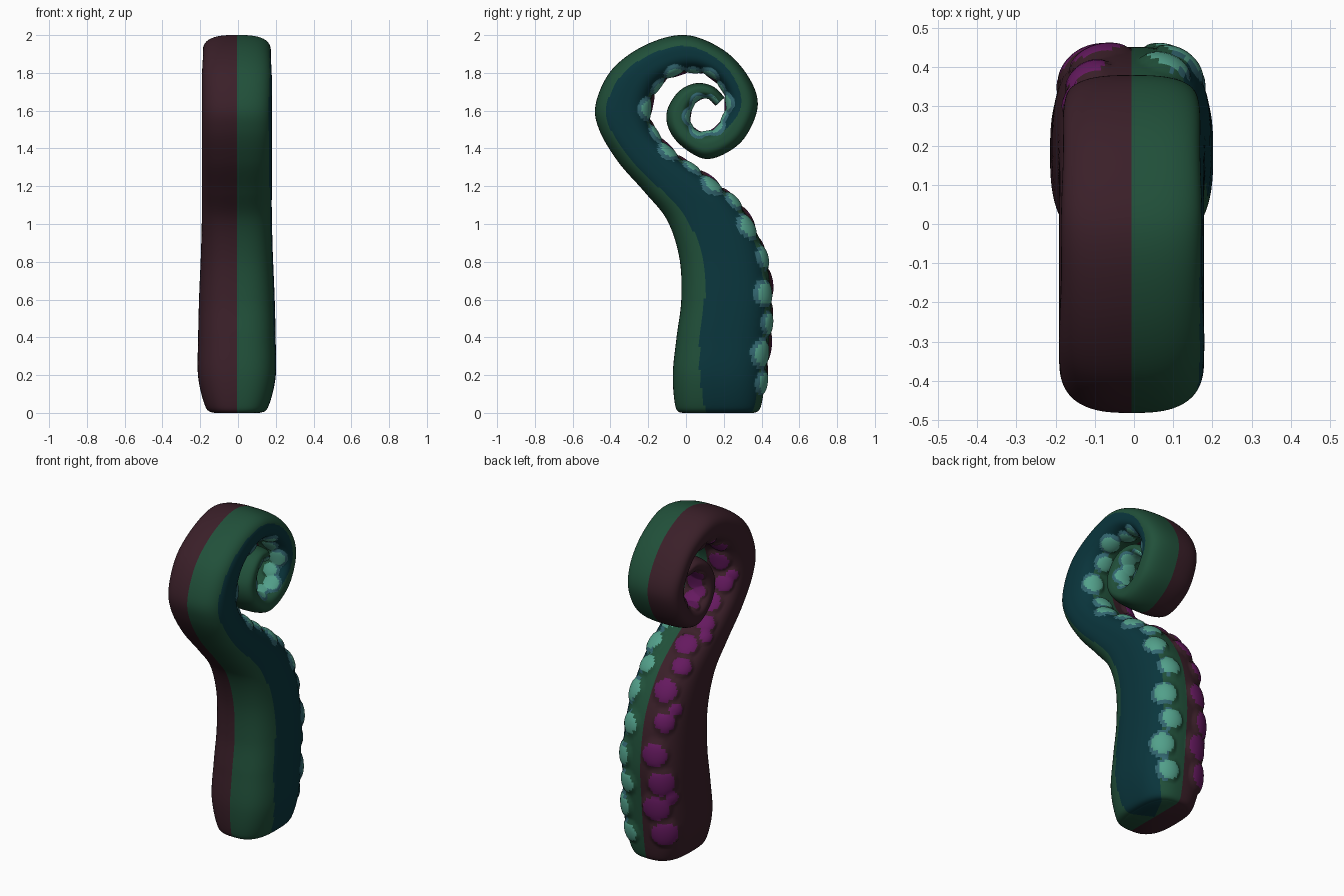
import bpy, bmesh, math
from mathutils import Vector

if "Cube" in bpy.data.objects:
    bpy.data.objects.remove(bpy.data.objects["Cube"])


def material(name, rgb):
    m = bpy.data.materials.new(name)
    m.diffuse_color = (*rgb, 1)
    m.use_nodes = True
    m.node_tree.nodes["Principled BSDF"].inputs["Base Color"].default_value = m.diffuse_color
    return m


MATS = [material("dark maroon", (0.043, 0.014, 0.022)),
        material("deep green", (0.015, 0.080, 0.042)),
        material("dark teal", (0.003, 0.036, 0.046)),
        material("magenta", (0.130, 0.010, 0.115)),
        material("mint", (0.085, 0.350, 0.255)),
        material("slate blue", (0.033, 0.135, 0.165))]
MAROON, GREEN, TEAL, MAGENTA, MINT, SLATE = range(6)

# Side profile stations: outer y, outer z, inner y, inner z, half width
STATIONS = [
    (-.02, 0, .36, 0, .12), (-.055, .03, .395, .03, .165),
    (-.07, .2, .42, .18, .205), (-.05, .4, .44, .4, .205),
    (-.025, .6, .45, .62, .2), (-.035, .82, .405, .88, .19),
    (-.10, 1.02, .29, 1.09, .185), (-.22, 1.17, .15, 1.22, .185),
    (-.36, 1.33, -.02, 1.34, .185), (-.46, 1.5, -.15, 1.46, .185),
    (-.477, 1.64, -.195, 1.6, .185), (-.39, 1.82, -.15, 1.73, .185),
    (-.21, 1.95, -.05, 1.8, .18), (0, 2.0, .05, 1.815, .18),
    (.2, 1.92, .14, 1.78, .175), (.33, 1.78, .2, 1.71, .175),
    (.38, 1.63, .22, 1.62, .17), (.32, 1.47, .195, 1.55, .17),
    (.22, 1.38, .15, 1.495, .165), (.1, 1.345, .085, 1.48, .16),
    (-.02, 1.41, .04, 1.5, .155), (-.09, 1.5, .015, 1.545, .15),
    (-.1, 1.6, .02, 1.6, .145), (-.04, 1.7, .045, 1.645, .14),
    (.05, 1.745, .085, 1.67, .13), (.14, 1.73, .125, 1.665, .12),
    (.205, 1.67, .16, 1.63, .09)]
LAST = len(STATIONS) - 1
CX = -0.006


def station(k):
    """Smoothly interpolated profile station."""
    i = max(0, min(int(k), LAST - 1))
    f = k - i
    a, b, c, d = (STATIONS[max(0, min(LAST, i + j))] for j in (-1, 0, 1, 2))
    return [0.5 * (2 * q + (r - p) * f + (2 * p - 5 * q + 4 * r - s) * f * f
                   + (3 * q - p - 3 * r + s) * f ** 3)
            for p, q, r, s in zip(a, b, c, d)]


def section(th):
    """Rounded box section: side offset -1..1 and depth 0 (outer)..1 (inner)."""
    c, s = math.cos(th), math.sin(th)
    r = (abs(c) ** 2.8 + abs(s) ** 2.8) ** (-1 / 2.8)
    return s * r, (1 - c * r) / 2


def place(st, sec):
    oy, oz, iy, iz, w = st
    u, t = sec
    return Vector((CX + u * w, oy + (iy - oy) * t, max(0, oz + (iz - oz) * t)))


# Two rows of suckers along the inner face: (k, centre, radius, height, colour)
suckers = []


def add_sucker(k, th, r, h, mat):
    suckers.append((k, place(station(k), section(th)), r, h, mat))


k, i = 1.9, 0
while k < LAST - .7:
    oy, oz, iy, iz, w = station(k)
    thick = math.hypot(iy - oy, iz - oz)
    r = 0.034 + 0.045 * thick
    h = min(.022, .11 * thick)
    wob = 0.09 * (-1) ** i
    add_sucker(k, math.pi - .55 + wob, r * (.95 + .1 * (i % 2)), h, MINT)
    big = 1.25 if k < 3.8 else .95 + .2 * (i % 2)
    add_sucker(k + .2, math.pi + .52 + wob, r * big, h, MAGENTA)
    if i % 3 == 1 and k < 12:
        add_sucker(k + .5, math.pi + .82, r * .65, h * .7, MAGENTA)
    k += 0.72 if k < 9 else 0.95
    i += 1


def nearest(k, p):
    """Nearest sucker as (distance / radius, height, colour)."""
    best = (9, 0, MINT)
    for sk, c, r, h, mat in suckers:
        if abs(sk - k) < 2:
            d = (p - c).length / r
            if d < best[0]:
                best = (d, h, mat)
    return best


def teal_start(k):
    """Depth at which the teal flank begins; it fades out in the coil."""
    pts = [(0, .36), (1, .34), (3, .25), (5, .27), (8, .22), (10, .2),
           (13, .32), (16, .55), (19, .95), (30, 1)]
    for (a, x), (b, y) in zip(pts, pts[1:]):
        if k <= b:
            return x + (y - x) * (k - a) / (b - a)
    return 1


# Curled body with raised suckers
SEG, SUB = 128, 12
secs = [section(2 * math.pi * j / SEG) for j in range(SEG)]
mids = [section(2 * math.pi * (j + .5) / SEG) for j in range(SEG)]
bm = bmesh.new()
rings = []
for n in range(LAST * SUB + 1):
    k = n / SUB
    st, sa, sb = station(k), station(k - .03), station(k + .03)
    ring = []
    for j in range(SEG):
        p = place(st, secs[j])
        if secs[j][1] > .6:
            d, h, mat = nearest(k, p)
            if d < 1.3:
                dk = place(sb, secs[j]) - place(sa, secs[j])
                dt = place(st, secs[(j + 1) % SEG]) - place(st, secs[j - 1])
                nrm = dk.cross(dt).normalized()
                mid = place(st, (0, .5))
                if nrm.dot(p - mid) < 0:
                    nrm = -nrm
                p += nrm * h * math.sqrt(max(0, 1 - (d / 1.3) ** 2))
        ring.append(bm.verts.new(p))
    rings.append(ring)


def colour(k, sec, p):
    u, t = sec
    base = MAROON if u < 0 else TEAL if teal_start(k) < t < 0.92 else GREEN
    if t > .6:
        d, h, mat = nearest(k, p)
        if d < 1.03:
            return mat
        if mat == MINT and u > .5 and d < 1.38:
            return SLATE
    return base


for n in range(len(rings) - 1):
    k = (n + .5) / SUB
    st = station(k)
    for j in range(SEG):
        j2 = (j + 1) % SEG
        f = bm.faces.new((rings[n][j], rings[n][j2], rings[n + 1][j2], rings[n + 1][j]))
        f.material_index = colour(k, mids[j], place(st, mids[j]))

# End caps, split between the colours
for ring, k in ((rings[0], 0), (rings[-1], LAST)):
    ctr = bm.verts.new(sum((v.co for v in ring), Vector()) / SEG)
    for j in range(SEG):
        f = bm.faces.new((ring[j], ring[(j + 1) % SEG], ctr))
        u, t = mids[j]
        f.material_index = MAROON if u < 0 else TEAL if teal_start(k) < t < .92 else GREEN

bmesh.ops.recalc_face_normals(bm, faces=bm.faces[:])
me = bpy.data.meshes.new("tentacle")
bm.to_mesh(me)
bm.free()
for m in MATS:
    me.materials.append(m)
me.polygons.foreach_set("use_smooth", [True] * len(me.polygons))
bpy.context.collection.objects.link(bpy.data.objects.new("tentacle", me))
